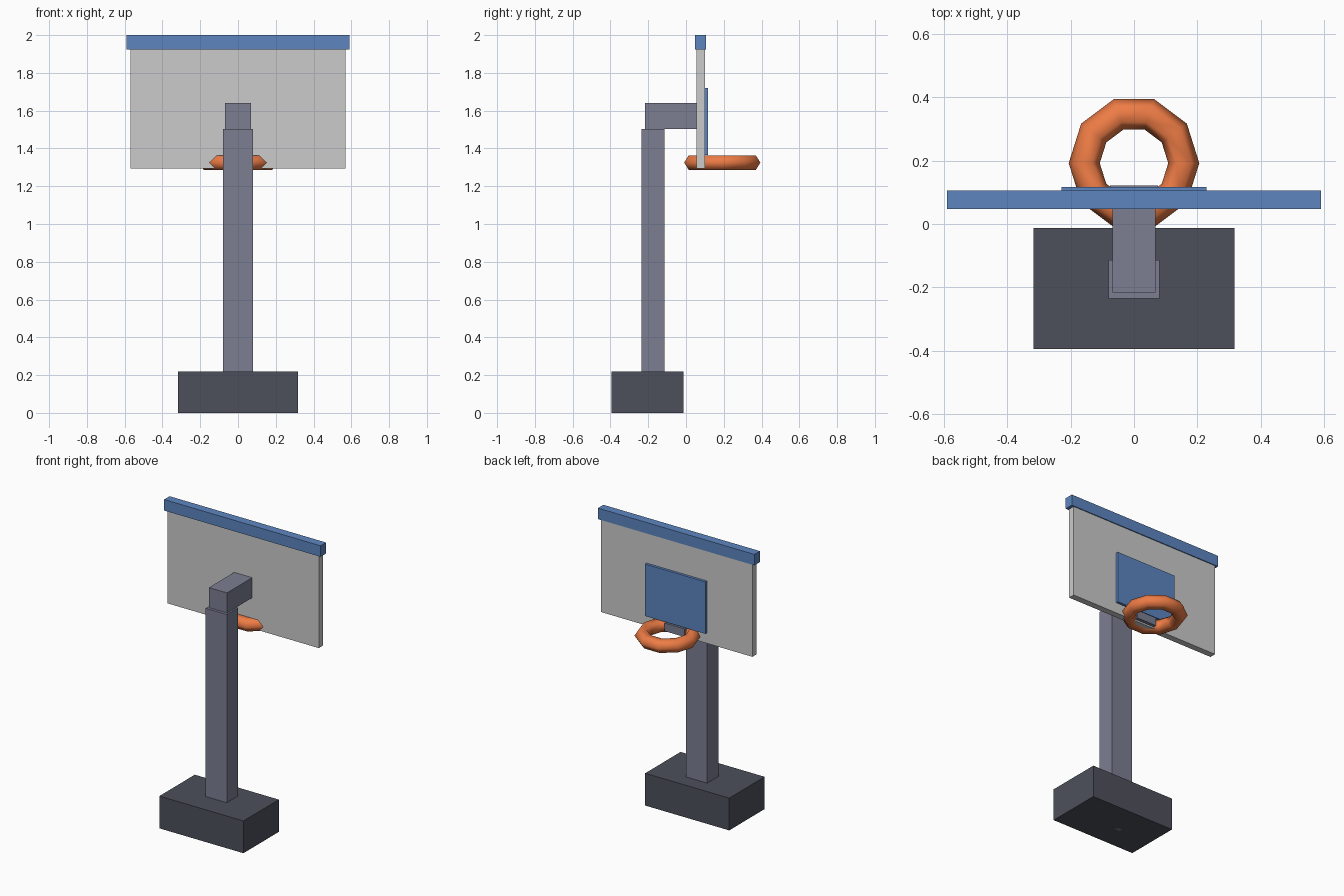
import bpy

if "Cube" in bpy.data.objects:
    bpy.data.objects.remove(bpy.data.objects["Cube"])


def paint(name, rgb):
    mat = bpy.data.materials.new(name)
    mat.diffuse_color = (*rgb, 1)
    mat.use_nodes = True
    mat.node_tree.nodes["Principled BSDF"].inputs["Base Color"].default_value = mat.diffuse_color
    return mat


dark = paint("dark_metal", (0.075, 0.08, 0.105))
steel = paint("steel", (0.2, 0.21, 0.29))
blue = paint("blue", (0.11, 0.24, 0.53))
orange = paint("orange", (0.85, 0.2, 0.06))


def box(name, half_width, y, z, mat=None):
    """Box centred on x, spanning the given y and z ranges."""
    bpy.ops.mesh.primitive_cube_add(
        size=1, location=(0, (y[0] + y[1]) / 2, (z[0] + z[1]) / 2))
    ob = bpy.context.object
    ob.name = name
    ob.scale = (2 * half_width, y[1] - y[0], z[1] - z[0])
    bpy.ops.object.transform_apply(location=False, rotation=False, scale=True)
    if mat:
        ob.data.materials.append(mat)
    return ob


# Stand: weighted base, post and forward arm
box("base", 0.317, (-0.394, -0.013), (0, 0.22), dark)
box("post", 0.08, (-0.235, -0.114), (0, 1.503), steel)
box("arm", 0.068, (-0.216, 0.057), (1.503, 1.64), steel)

# Backboard with top trim and target panel
box("backboard", 0.57, (0.056, 0.0995), (1.294, 1.93))
box("top_trim", 0.59, (0.047, 0.106), (1.925, 2.0), blue)
box("target_panel", 0.228, (0.095, 0.117), (1.366, 1.72), blue)

# Hoop: ten-sided ring with a six-sided tube, and its bracket
box("hoop_bracket", 0.075, (0.08, 0.122), (1.305, 1.36), steel)
bpy.ops.mesh.primitive_torus_add(
    major_segments=10, minor_segments=6, major_radius=0.157,
    minor_radius=0.049, location=(0, 0.192, 1.325))
hoop = bpy.context.object
hoop.name = "hoop"
hoop.scale = (1, 1.03, 0.9)
bpy.ops.object.transform_apply(location=False, rotation=False, scale=True)
hoop.data.materials.append(orange)
bpy.ops.object.shade_smooth()
